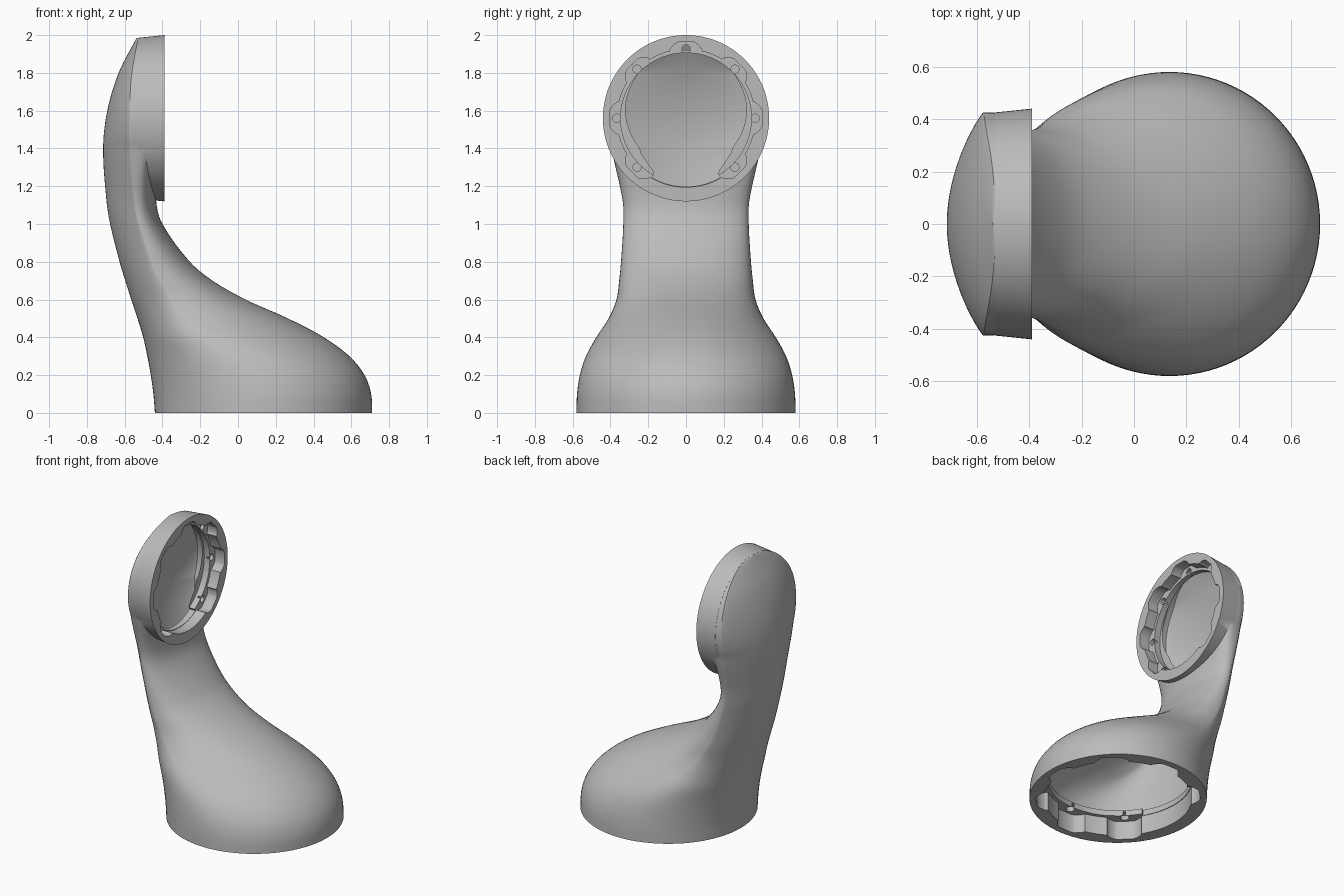
import bpy, bmesh, math
from mathutils import Matrix

if "Cube" in bpy.data.objects:
    bpy.data.objects.remove(bpy.data.objects["Cube"])

# Section keys: z, back x, widest x, front x, half width, back power, front power
KEYS = [
    (0.00, -0.440, 0.135, 0.710, 0.580, 0.50, 0.50),
    (0.10, -0.448, 0.128, 0.705, 0.577, 0.50, 0.50),
    (0.20, -0.462, 0.100, 0.670, 0.562, 0.49, 0.50),
    (0.30, -0.480, 0.020, 0.590, 0.530, 0.48, 0.50),
    (0.40, -0.502, -0.120, 0.455, 0.475, 0.48, 0.50),
    (0.50, -0.532, -0.255, 0.265, 0.410, 0.54, 0.50),
    (0.60, -0.565, -0.350, 0.040, 0.368, 0.61, 0.48),
    (0.70, -0.597, -0.415, -0.135, 0.354, 0.70, 0.46),
    (0.80, -0.627, -0.460, -0.255, 0.344, 0.78, 0.44),
    (1.00, -0.677, -0.525, -0.400, 0.332, 0.86, 0.42),
    (1.12, -0.696, -0.550, -0.433, 0.335, 0.88, 0.38),
    (1.40, -0.714, -0.574, -0.433, 0.394, 0.88, 0.14),
    (1.60, -0.692, -0.574, -0.430, 0.420, 0.88, 0.10),
    (1.80, -0.632, -0.562, -0.430, 0.350, 0.90, 0.10),
    (1.99, -0.535, -0.528, -0.430, 0.010, 1.00, 0.10),
]
HEAD_Z, HEAD_X, BASE_X = 1.56, -0.39, 0.135


def sample(z):
    """Smooth interpolation of the section keys."""
    n = len(KEYS)
    i = max(k for k in range(n - 1) if KEYS[k][0] <= z or k == 0)
    a, b = KEYS[i], KEYS[i + 1]
    p, q = KEYS[max(i - 1, 0)], KEYS[min(i + 2, n - 1)]
    h = b[0] - a[0]
    t = (z - a[0]) / h
    out = []
    for c in range(1, 7):
        ma = (b[c] - p[c]) / (b[0] - p[0]) * h
        mb = (q[c] - a[c]) / (q[0] - a[0]) * h
        out.append((2*t**3 - 3*t*t + 1) * a[c] + (t**3 - 2*t*t + t) * ma
                   + (3*t*t - 2*t**3) * b[c] + (t**3 - t*t) * mb)
    return out


def finish(bm, name):
    bmesh.ops.recalc_face_normals(bm, faces=bm.faces)
    me = bpy.data.meshes.new(name)
    bm.to_mesh(me)
    bm.free()
    ob = bpy.data.objects.new(name, me)
    bpy.context.collection.objects.link(ob)
    return ob


def loft(name, z0, radius, wall, seg=96):
    """Stack of horizontal sections from the base to the top of the head."""
    zs = [z0 + (1.4 - z0) * i / 50 for i in range(50)]
    start = math.asin((1.4 - HEAD_Z) / radius)
    zs += [HEAD_Z + radius * math.sin(start + (1.54 - start) * i / 32) for i in range(33)]
    bm = bmesh.new()
    rings = []
    for z in zs:
        xb, xm, xf, w, pb, pf = sample(z)
        circle = math.sqrt(max(radius**2 - (z - HEAD_Z)**2, 1e-6))
        w = circle if z >= 1.4 else w - wall
        xb += wall
        xf -= wall * 1.15
        xm = min(max(xm, xb + 0.008), xf - 0.008)
        ring = []
        for k in range(seg):
            a = 2 * math.pi * k / seg
            c = math.cos(a)
            x = xm + (xf - xm) * c**(2*pf) if c > 1e-6 else xm - (xm - xb) * max(-c, 0)**(2*pb)
            ring.append(bm.verts.new((x, w * math.sin(a), z)))
        rings.append(ring)
    for r, s in zip(rings, rings[1:]):
        for k in range(seg):
            j = (k + 1) % seg
            bm.faces.new((r[k], r[j], s[j], s[k]))
    bm.faces.new(rings[0][::-1])
    bm.faces.new(rings[-1])
    return finish(bm, name)


def prism(bm, pts, z0, z1, top=1.0):
    lo = [bm.verts.new((x, y, z0)) for x, y in pts]
    hi = [bm.verts.new((x * top, y * top, z1)) for x, y in pts]
    n = len(pts)
    bm.faces.new(lo[::-1])
    bm.faces.new(hi)
    for i in range(n):
        bm.faces.new((lo[i], lo[(i+1) % n], hi[(i+1) % n], hi[i]))


def disc(r, n=96, cx=0, cy=0):
    return [(cx + r * math.cos(2*math.pi*i/n), cy + r * math.sin(2*math.pi*i/n)) for i in range(n)]


def boolean(ob, tool, op):
    m = ob.modifiers.new("bool", 'BOOLEAN')
    m.object, m.operation, m.solver = tool, op, 'EXACT'
    bpy.context.view_layer.objects.active = ob
    bpy.ops.object.modifier_apply(modifier=m.name)
    bpy.data.objects.remove(tool)


def spin(pts, a):
    c, s = math.cos(a), math.sin(a)
    return [(x*c - y*s, x*s + y*c) for x, y in pts]


def cut(ob, frame, shapes):
    """Cut separate prisms, given as (points, z0, z1), in a ring's own frame."""
    bm = bmesh.new()
    for pts, z0, z1 in shapes:
        prism(bm, pts, z0, z1)
    bm.transform(frame)
    boolean(ob, finish(bm, "cutter"), 'DIFFERENCE')


# Ring frames: local z points into the part, local x points toward the neck
base = Matrix(((-1, 0, 0, BASE_X), (0, -1, 0, 0), (0, 0, 1, 0), (0, 0, 0, 1))) @ Matrix.Scale(1.32, 4)
head = Matrix(((0, 0, -1, HEAD_X), (0, -1, 0, 0), (-1, 0, 0, HEAD_Z), (0, 0, 0, 1)))

# Outer shell with the head rim
shell = loft("arm_shell", 0.0, 0.425, 0.0)
bm = bmesh.new()
prism(bm, disc(0.44, 128), 0, 0.14, 0.967)
bm.transform(head)
boolean(shell, finish(bm, "rim"), 'UNION')

# Hollow inside
boolean(shell, loft("cavity", 0.172, 0.362, 0.06), 'DIFFERENCE')

# Openings, mounting ledges, pockets and screw holes at both ends
pocket = [(0.33, -0.085), (0.362, -0.085), (0.376, -0.076), (0.395, -0.056), (0.403, -0.04),
          (0.403, 0.04), (0.395, 0.056), (0.376, 0.076), (0.362, 0.085), (0.33, 0.085)]
arc = [math.radians(-30 + 60 * i / 16) for i in range(17)]
gap = [(0.2 * math.cos(a), 0.2 * math.sin(a)) for a in arc]
gap += [(0.362 * math.cos(a), 0.362 * math.sin(a)) for a in reversed(arc)]
angles = [k * math.pi / 4 for k in range(1, 8)]
for frame, d in ((base, 0.1), (head, 0.075)):
    cut(shell, frame, [(disc(0.365), -0.05, d)])
    cut(shell, frame, [(disc(0.346), -0.04, d + 0.045)])
    cut(shell, frame, [(spin(pocket, a), -0.03, d + 0.001) for a in angles])
    cut(shell, frame, [(spin(disc(0.022, 20, 0.367), a), d - 0.03, d + 0.025) for a in angles])
    cut(shell, frame, [(gap, d - 0.02, d + 0.05)])

# Single grey finish
mat = bpy.data.materials.new("plain grey")
mat.diffuse_color = (0.5, 0.5, 0.5, 1)
mat.use_nodes = True
mat.node_tree.nodes["Principled BSDF"].inputs["Base Color"].default_value = mat.diffuse_color
shell.data.materials.clear()
shell.data.materials.append(mat)
for p in shell.data.polygons:
    p.material_index = 0
bpy.ops.object.select_all(action='DESELECT')
shell.select_set(True)
bpy.context.view_layer.objects.active = shell
bpy.ops.object.shade_smooth_by_angle(angle=math.radians(45))
